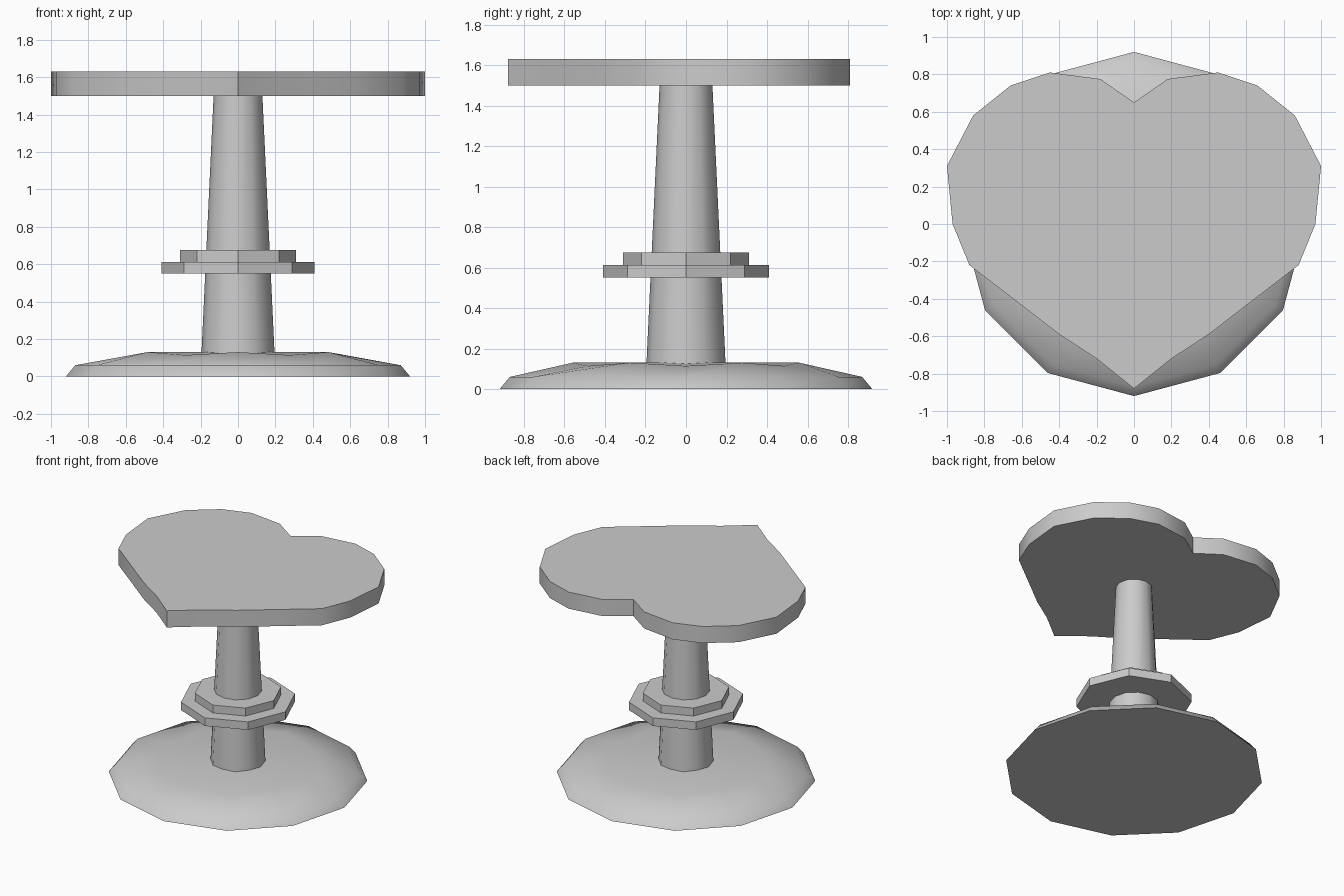
import bpy, bmesh, math

default = bpy.data.objects.get("Cube")
if default:
    bpy.data.objects.remove(default, do_unlink=True)

grey = bpy.data.materials.new("plain grey")
grey.use_nodes = True
colour = (0.6, 0.6, 0.6, 1)
grey.diffuse_color = colour
grey.node_tree.nodes["Principled BSDF"].inputs["Base Color"].default_value = colour


def ring(sides, radius, z, dip=0):
    """Polygon of points; odd steps sit higher than even ones by dip."""
    step = 2 * math.pi / sides
    return [(radius * math.cos(i * step), radius * math.sin(i * step),
             z - dip * (i % 2 == 0)) for i in range(sides)]


def loft(name, rings, peak=None):
    """Skin stacked rings, capping the ends (top as a fan if peak is given)."""
    bm = bmesh.new()
    loops = [[bm.verts.new(p) for p in r] for r in rings]
    n = len(loops[0])
    for low, high in zip(loops, loops[1:]):
        for i in range(n):
            j = (i + 1) % n
            bm.faces.new((low[i], low[j], high[j], high[i]))
    bm.faces.new(loops[0][::-1])
    if peak is None:
        bm.faces.new(loops[-1])
    else:
        centre = bm.verts.new((0, 0, peak))
        for i in range(n):
            bm.faces.new((loops[-1][i], loops[-1][(i + 1) % n], centre))
    bmesh.ops.recalc_face_normals(bm, faces=bm.faces)
    mesh = bpy.data.meshes.new(name)
    bm.to_mesh(mesh)
    bm.free()
    mesh.materials.append(grey)
    obj = bpy.data.objects.new(name, mesh)
    bpy.context.collection.objects.link(obj)
    bpy.ops.object.select_all(action='DESELECT')
    obj.select_set(True)
    bpy.context.view_layer.objects.active = obj
    bpy.ops.object.shade_smooth_by_angle(angle=math.radians(40))
    return obj


# Domed foot
loft("base", [ring(12, 0.92, 0), ring(12, 0.87, 0.06),
              ring(12, 0.56, 0.13, dip=0.016)], peak=0.13)

# Tapered column
loft("column", [ring(12, 0.196, 0.11), ring(12, 0.13, 1.51)])

# Two octagonal collars
loft("lower_collar", [ring(8, 0.41, z) for z in (0.55, 0.613)])
loft("upper_collar", [ring(8, 0.31, z) for z in (0.613, 0.675)])

# Heart-shaped top: right half outline, mirrored
half = [(0, -0.88), (0.2, -0.72), (0.4, -0.59), (0.62, -0.42), (0.88, -0.22),
        (0.97, 0), (1, 0.31), (0.86, 0.58), (0.66, 0.74), (0.45, 0.81),
        (0.18, 0.775), (0, 0.65)]
outline = half + [(-x, y) for x, y in half[-2:0:-1]]
loft("heart_top", [[(x, y, z) for x, y in outline] for z in (1.5, 1.63)])
